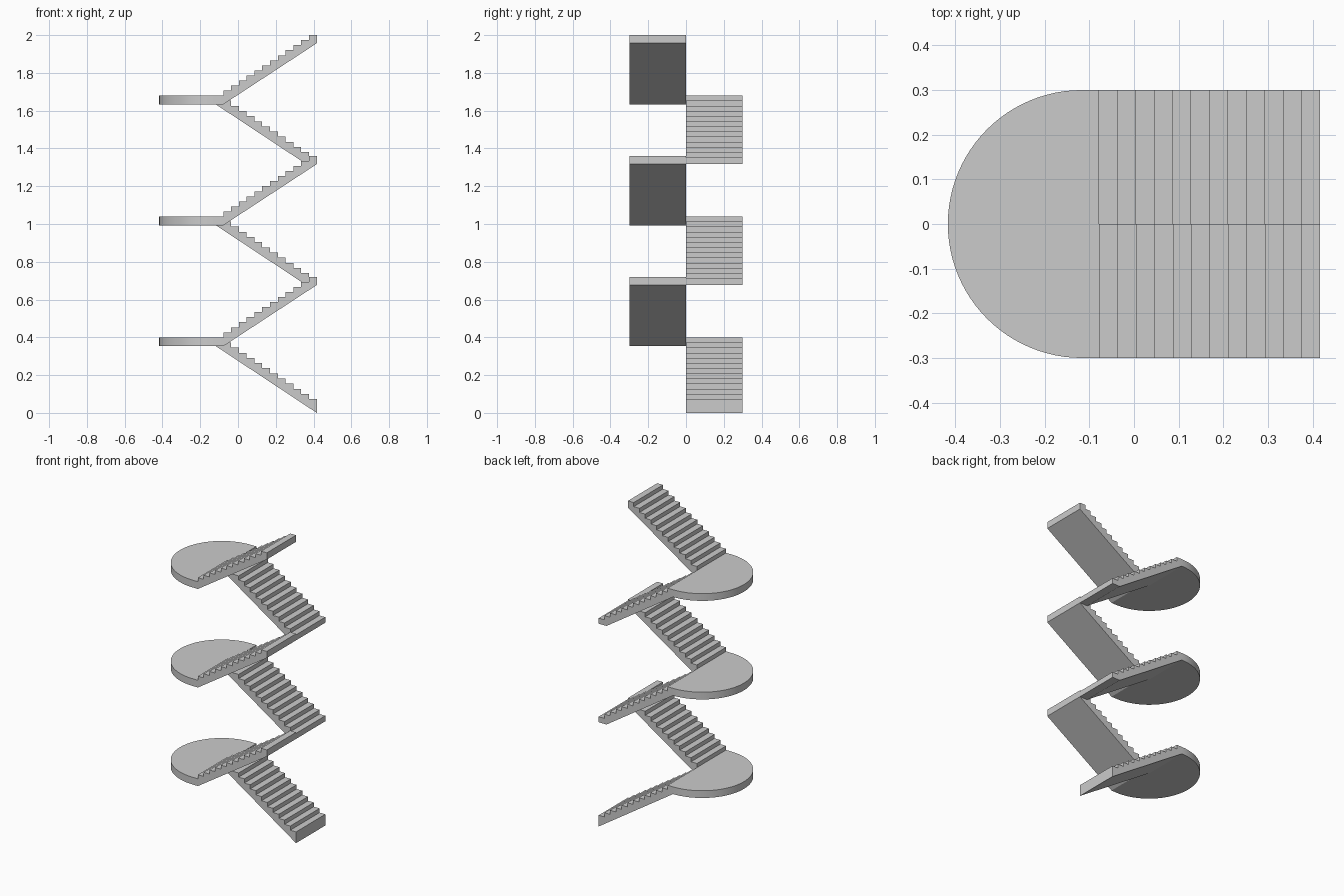
import bpy, bmesh, math

if "Cube" in bpy.data.objects:
    bpy.data.objects.remove(bpy.data.objects["Cube"])

X_END, X_TOP, X_LAND = 0.417, -0.078, -0.117   # flight end, first riser, arc centre
R, N = 0.30, 12                                # half width, treads per flight
RUN = (X_END - X_TOP) / N
STOREY, THICK = 0.64, 0.047


def extrude(name, pts, vec, to3d):
    """Extrude a closed 2D outline into a flat-faced solid."""
    bm = bmesh.new()
    face = bm.faces.new([bm.verts.new(to3d(*p)) for p in pts])
    res = bmesh.ops.extrude_face_region(bm, geom=[face])
    bmesh.ops.translate(bm, vec=vec, verts=[v for v in res["geom"] if isinstance(v, bmesh.types.BMVert)])
    bmesh.ops.recalc_face_normals(bm, faces=bm.faces)
    me = bpy.data.meshes.new(name)
    bm.to_mesh(me)
    bm.free()
    ob = bpy.data.objects.new(name, me)
    bpy.context.collection.objects.link(ob)
    return ob


def flight(name, z_land, z_last, y0, under):
    """Sawtooth profile from the landing edge to the far end plus its underside."""
    rise = (z_last - z_land) / N
    pts = [(X_TOP, z_land)]
    for i in range(N):
        x, z = X_TOP + i * RUN, z_land + (i + 1) * rise
        pts += [(x, z), (x + RUN, z)]
    extrude(name, pts + under, (0, R, 0), lambda x, z: (x, y0, z))


for s in range(3):
    z = 0.40 + s * STOREY
    low = z - THICK

    # half-round landing
    arc = [(X_LAND + R * math.cos(a), R * math.sin(a))
           for a in (math.pi / 2 + math.pi * i / 48 for i in range(49))]
    land = extrude(f"landing_{s + 1}", [(X_TOP, R)] + arc + [(X_TOP, -R)],
                   (0, 0, THICK), lambda x, y: (x, y, low))
    bpy.ops.object.select_all(action='DESELECT')
    land.select_set(True)
    bpy.context.view_layer.objects.active = land
    bpy.ops.object.shade_smooth_by_angle()

    # lower flight: the first reaches the floor, the others end flat on the turn
    base = z - 0.40
    slope = (low - base) / (X_END - X_LAND)
    if s == 0:
        under = [(X_END, base)]
    else:
        flat = base + 0.037
        under = [(X_END, flat), (X_END - (flat - base) / slope, flat)]
    flight(f"lower_flight_{s + 1}", z, z - 0.327, 0.0, under + [(X_LAND, low), (X_TOP, low)])

    # upper flight
    flight(f"upper_flight_{s + 1}", z, z + 0.32, -R, [(X_END, z + 0.277), (X_TOP, low)])
